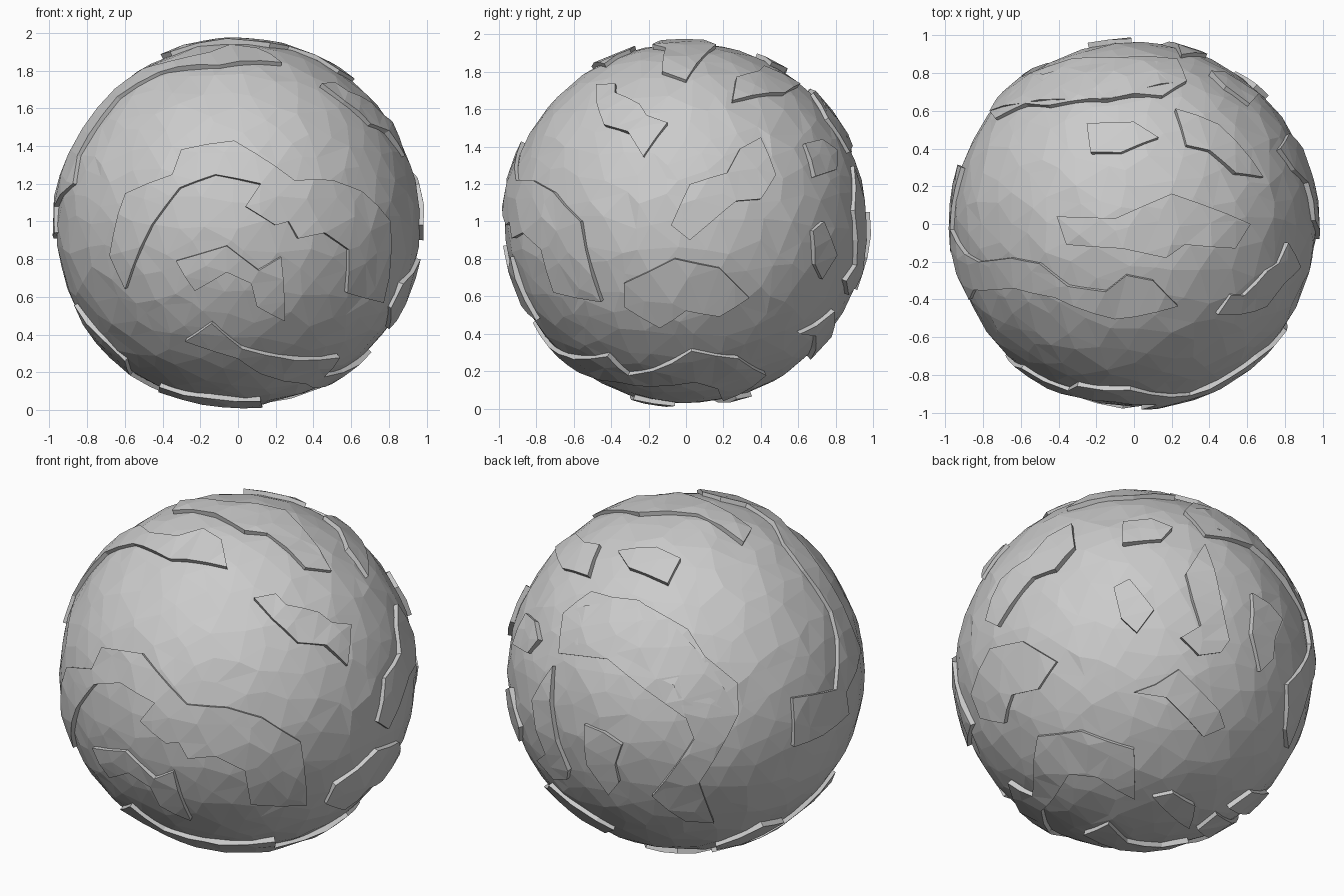
import bpy, bmesh, random
from math import sin, cos, radians, ceil, sqrt
from mathutils import Vector
from mathutils.geometry import delaunay_2d_cdt

if "Cube" in bpy.data.objects:
    bpy.data.objects.remove(bpy.data.objects["Cube"])

random.seed(4)
SEA, LAND, ROOT = 0.965, 0.987, 0.935
CENTRE = Vector((0, 0, 0.99))


def make_object(name, bm):
    me = bpy.data.meshes.new(name)
    bm.to_mesh(me)
    bm.free()
    ob = bpy.data.objects.new(name, me)
    bpy.context.collection.objects.link(ob)
    ob.location = CENTRE


# faceted ocean ball with slightly irregular triangles
bm = bmesh.new()
bmesh.ops.create_icosphere(bm, subdivisions=4, radius=1)
for v in bm.verts:
    j = Vector([random.uniform(-0.045, 0.045) for _ in range(3)])
    v.co = (v.co + j).normalized() * random.uniform(SEA - 0.004, SEA + 0.005)
points = [v.co.normalized() for v in bm.verts]
make_object("ocean_sphere", bm)


def plate(name, dirs):
    """Raised land plate: outline directions, filled, wrapped on the ball, walled."""
    dirs = [d.normalized() for d in dirs]
    n = sum(dirs, Vector()).normalized()
    t = n.orthogonal().normalized()
    b = n.cross(t)
    flat = lambda p: Vector((p.dot(t), p.dot(b))) / p.dot(n)
    ring = []
    for p, q in zip(dirs, dirs[1:] + dirs[:1]):
        k = max(1, ceil((q - p).length / 0.17))
        ring += [p.lerp(q, i / k).normalized() for i in range(k)]
    near = [p for p in points if p.dot(n) > 0.2
            and min((p - r).length for r in ring) > 0.06]
    edges = [(i, (i + 1) % len(ring)) for i in range(len(ring))]
    co, _, faces = delaunay_2d_cdt([flat(p) for p in ring + near], edges, [], 1, 1e-5)[:3]
    bm = bmesh.new()
    vs = [bm.verts.new((n + t * c.x + b * c.y).normalized()
                       * random.uniform(LAND - 0.004, LAND + 0.005)) for c in co]
    for f in faces:
        bm.faces.new([vs[i] for i in f])
    low = {}
    for e in [e for e in bm.edges if e.is_boundary]:
        loop = e.link_loops[0]
        a, c = loop.vert, loop.link_loop_next.vert
        for v in (a, c):
            if v not in low:
                low[v] = bm.verts.new(v.co.normalized() * ROOT)
        bm.faces.new((c, a, low[a], low[c]))
    bmesh.ops.delete(bm, geom=[v for v in bm.verts if not v.link_faces], context='VERTS')
    make_object(name, bm)


def seen(az, el, pts, cx=0.0, cy=0.0, scale=1.0):
    """Outline seen from azimuth (0 = front, 90 = right) and elevation, as directions."""
    a, e = radians(az), radians(el)
    right = Vector((cos(a), sin(a), 0))
    view = Vector((sin(a) * cos(e), -cos(a) * cos(e), sin(e)))
    up = view.cross(right)
    out = []
    for u, v in pts:
        u, v = (u - cx) / scale, (v - cy) / scale
        out.append(right * u + up * v + view * sqrt(max(0.0, LAND ** 2 - u * u - v * v)))
    return out


def front(pts): return seen(0, 0, pts, 0, 0.99)
def side(pts): return seen(90, 0, pts, 0, 0.99)
def top(pts): return seen(0, 90, pts)
def under(pts): return seen(0, -90, [(x, -y) for x, y in pts])
def back_left(pts): return seen(215, 25, [(x, -y) for x, y in pts], 684, -672, 184)
def back_low(pts): return seen(140, -30, [(x, -y) for x, y in pts], 1133, -671, 184)


# front land
plate("front_arch_land", front([
    (-.60, .64), (-.46, .98), (-.31, 1.18), (-.12, 1.25), (.12, 1.20), (.04, 1.08),
    (.20, .98), (.27, 1.0), (.32, .91), (.46, .94), (.59, .85), (.58, .62), (.77, .57),
    (.81, 1.0), (.66, 1.16), (.50, 1.22), (.30, 1.22), (-.02, 1.43), (-.30, 1.38),
    (-.35, 1.25), (-.60, 1.15), (-.68, .82)]))
plate("front_small_land", front([
    (-.33, .79), (-.06, .87), (.11, .74), (.23, .81), (.25, .47), (.10, .55),
    (.07, .67), (-.06, .73), (-.23, .63)]))

# right side land
plate("right_upper_land", side([
    (-.48, 1.64), (-.48, 1.73), (-.38, 1.74), (-.38, 1.69), (-.25, 1.63), (-.21, 1.57),
    (-.10, 1.53), (-.23, 1.35), (-.31, 1.48), (-.44, 1.52)]))
plate("right_middle_land", side([
    (-.08, .98), (.02, 1.2), (.22, 1.26), (.29, 1.39), (.40, 1.45), (.48, 1.25),
    (.40, 1.12), (.27, 1.11), (.22, 1.07), (.02, .90)]))
plate("right_lower_land", side([
    (-.33, .67), (-.06, .80), (.18, .75), (.34, .59), (.18, .49), (.0, .52),
    (-.14, .43), (-.33, .54)]))
plate("right_back_island_upper", side([(.64, 1.42), (.73, 1.44), (.81, 1.38), (.81, 1.28), (.69, 1.24)]))
plate("right_back_island_lower", side([(.69, .77), (.68, .95), (.74, 1.0), (.81, .82), (.73, .69)]))

# top land
plate("top_land", top([
    (.62, 0), (.54, -.13), (.27, -.11), (.17, -.18), (-.06, -.13), (-.36, -.11),
    (-.41, .04), (-.10, .03), (.20, .16)]))
plate("top_right_land", top([(.22, .61), (.45, .53), (.69, .25), (.54, .27), (.40, .39), (.28, .42)]))
plate("top_island", top([(-.25, .53), (0, .54), (.13, .46), (-.07, .38), (-.23, .38)]))
plate("top_back_land", top([
    (-.76, .60), (-.55, .80), (-.10, .88), (.23, .88), (.28, .76), (.15, .68),
    (0, .69), (-.15, .66), (-.40, .66), (-.60, .64)]))

# long land from the top down the left side
plate("left_long_land", [Vector(p) for p in (
    (.23, -.43, .84), (.10, -.30, .93), (-.04, -.27, .94), (-.15, -.36, .91),
    (-.35, -.33, .86), (-.50, -.21, .82), (-.65, -.18, .71), (-.82, -.2, .50),
    (-.90, -.16, .37), (-.97, -.03, .14), (-.91, .30, .20), (-.92, .31, -.08),
    (-.97, .10, -.08), (-.97, -.15, -.05), (-.97, -.12, .09), (-.87, -.40, .21),
    (-.85, -.35, .36), (-.64, -.34, .67), (-.42, -.39, .80), (-.10, -.50, .83))])

# back land
plate("back_large_land", back_left([
    (564, 612), (632, 600), (686, 630), (703, 657), (736, 684), (736, 715), (697, 783),
    (712, 823), (683, 821), (650, 797), (692, 740), (672, 686), (608, 655), (574, 645)]))
plate("back_small_land", back_left([
    (582, 725), (602, 733), (620, 745), (613, 765), (617, 783), (607, 795), (585, 765)]))
plate("back_strip_land", back_low([
    (1204, 543), (1213, 570), (1221, 607), (1228, 640), (1220, 652), (1198, 655),
    (1180, 637), (1200, 625), (1192, 600), (1185, 573)]))
plate("back_lower_land", back_low([
    (1133, 692), (1155, 684), (1178, 669), (1218, 710), (1224, 727), (1202, 736),
    (1186, 718), (1165, 697)]))

# underside land
plate("bottom_long_land", under([
    (-.28, -.71), (-.14, -.82), (.02, -.73), (.15, -.68), (.30, -.60), (.54, -.42),
    (.46, -.31), (.56, -.18), (.71, .03), (.61, .28), (.36, .43), (.16, .20),
    (.40, .17), (.50, .05), (.42, -.18), (.36, -.35), (.12, -.57), (0, -.68)]))
plate("bottom_land", under([
    (.12, -.28), (.13, -.06), (-.08, -.15), (-.30, -.12), (-.42, -.04), (-.42, -.20), (-.15, -.30)]))
plate("bottom_left_land", under([
    (-.87, -.17), (-.68, .05), (-.36, .27), (-.35, .12), (-.57, -.05), (-.60, -.28), (-.72, -.27)]))
plate("bottom_island", back_low([(1152, 797), (1172, 792), (1194, 805), (1188, 828), (1170, 815)]))
plate("bottom_back_island", back_low([(1228, 808), (1250, 791), (1267, 792), (1250, 815)]))
